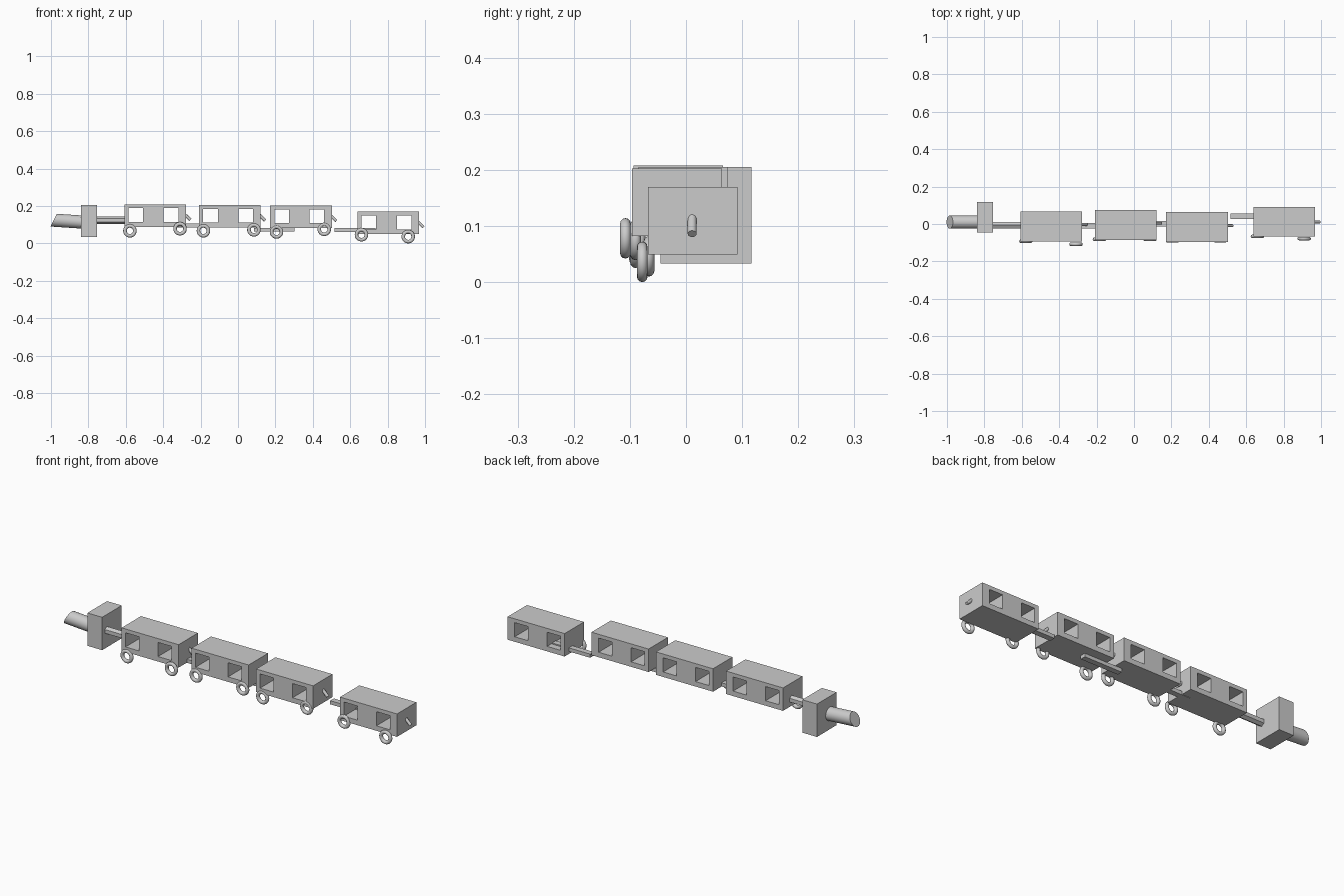
import bpy, bmesh, math
from mathutils import Vector, Matrix

if "Cube" in bpy.data.objects:
    bpy.data.objects.remove(bpy.data.objects["Cube"])


def finish(name, bm, smooth=False):
    bmesh.ops.recalc_face_normals(bm, faces=bm.faces[:])
    me = bpy.data.meshes.new(name)
    bm.to_mesh(me)
    bm.free()
    ob = bpy.data.objects.new(name, me)
    bpy.context.collection.objects.link(ob)
    if smooth:
        bpy.ops.object.select_all(action='DESELECT')
        ob.select_set(True)
        bpy.context.view_layer.objects.active = ob
        bpy.ops.object.shade_smooth_by_angle(angle=math.radians(40))
    return ob


def box(name, x, y, z):
    bm = bmesh.new()
    size = Matrix.Diagonal((x[1] - x[0], y[1] - y[0], z[1] - z[0], 1))
    mid = Vector((sum(x), sum(y), sum(z))) / 2
    bmesh.ops.create_cube(bm, size=1, matrix=Matrix.Translation(mid) @ size)
    return finish(name, bm)


def rod(name, a, b, r, sides, shear=0.0, smooth=False):
    a, b = Vector(a), Vector(b)
    d = b - a
    bm = bmesh.new()
    rot = d.to_track_quat('Z', 'Y').to_matrix().to_4x4()
    bmesh.ops.create_cone(bm, cap_ends=True, segments=sides, radius1=r, radius2=r,
                          depth=d.length, matrix=Matrix.Translation((a + b) / 2) @ rot)
    # slant the outer end face
    for v in bm.verts:
        if (v.co - a).dot(d) < d.length_squared / 2:
            v.co += d.normalized() * (v.co.z - a.z) * shear
    return finish(name, bm, smooth)


def wheel(name, x, y, z, major=0.0265, minor=0.0095, n=32, m=12):
    bm = bmesh.new()
    rings = []
    for i in range(n):
        a = math.tau * i / n
        ring = []
        for j in range(m):
            b = math.tau * j / m
            r = major + minor * math.cos(b)
            ring.append(bm.verts.new((x + r * math.cos(a), y + minor * math.sin(b), z + r * math.sin(a))))
        rings.append(ring)
    for i in range(n):
        p, q = rings[i], rings[(i + 1) % n]
        for j in range(m):
            k = (j + 1) % m
            bm.faces.new((p[j], q[j], q[k], p[k]))
    return finish(name, bm, True)


def carriage(name, cx, cy, top):
    # solid body with two window openings running right through
    body = box(name, (cx - 0.165, cx + 0.165), (cy - 0.08, cy + 0.08), (top - 0.12, top))
    for dx in (-0.103, 0.085):
        cut = box(name + "_window_cutter", (cx + dx - 0.039, cx + dx + 0.039),
                  (cy - 0.2, cy + 0.2), (top - 0.094, top - 0.02))
        mod = body.modifiers.new("window", 'BOOLEAN')
        mod.object = cut
        mod.solver = 'EXACT'
        bpy.context.view_layer.objects.active = body
        bpy.ops.object.modifier_apply(modifier=mod.name)
        bpy.data.objects.remove(cut)


# Engine: slanted nose cylinder, cab block, hexagonal drawbar
rod("nose_cylinder", (-0.985, 0.01, 0.124), (-0.82, 0.01, 0.113), 0.035, 32, shear=0.42, smooth=True)
box("cab", (-0.84, -0.755), (-0.045, 0.117), (0.033, 0.205))
rod("front_drawbar", (-0.77, -0.006, 0.123), (-0.6, -0.006, 0.123), 0.0195, 6)

# Carriages: centre x, centre y, roof z, wheels (x, y, z), hook y
cars = [
    (-0.443, -0.014, 0.208, [(-0.578, -0.092, 0.067), (-0.310, -0.108, 0.078)], -0.002),
    (-0.044, -0.005, 0.205, [(-0.185, -0.082, 0.067), (0.085, -0.082, 0.072)], 0.004),
    (0.337, -0.016, 0.202, [(0.206, -0.090, 0.061), (0.461, -0.090, 0.075)], -0.009),
    (0.803, 0.012, 0.169, [(0.660, -0.066, 0.046), (0.910, -0.078, 0.036)], 0.011),
]
for i, (cx, cy, top, wheels, hy) in enumerate(cars, 1):
    carriage(f"carriage_{i}", cx, cy, top)
    for side, w in zip(("front", "rear"), wheels):
        wheel(f"carriage_{i}_{side}_wheel", *w)
    e = cx + 0.165
    rod(f"carriage_{i}_hook", (e - 0.012, hy, top - 0.048), (e + 0.024, hy, top - 0.083),
        0.008, 16, smooth=True)

# Flat couplers between the carriages
box("coupler_1", (-0.325, -0.105), (-0.024, 0.005), (0.086, 0.105))
box("coupler_2", (0.085, 0.302), (-0.013, 0.016), (0.064, 0.083))
box("coupler_3", (0.515, 0.735), (0.027, 0.057), (0.062, 0.081))
